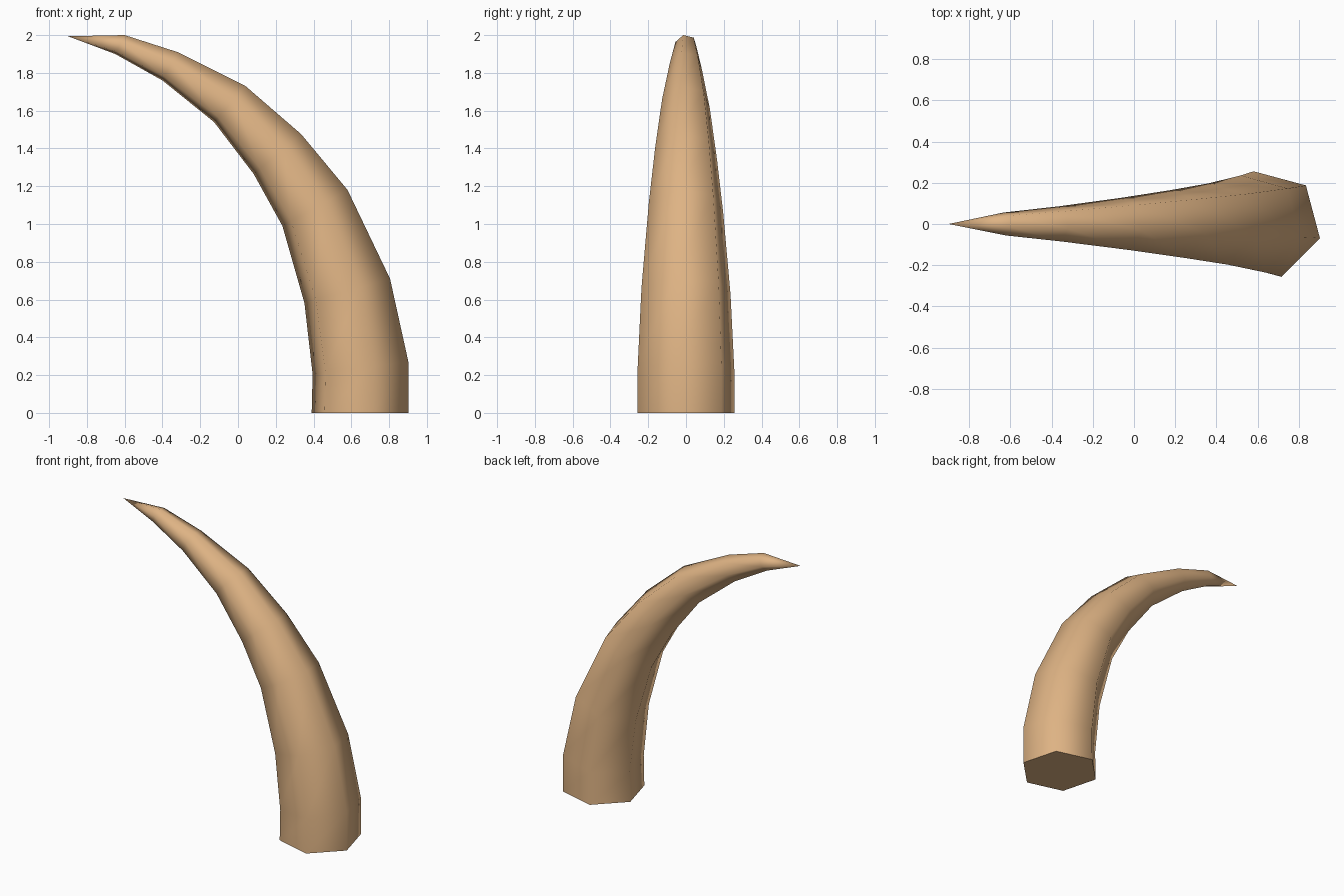
import bpy, bmesh, math

if "Cube" in bpy.data.objects:
    bpy.data.objects.remove(bpy.data.objects["Cube"])

# Horn rings as (outer x, outer z, inner x, inner z) in the XZ plane
RINGS = [
    (0.902, 0.0, 0.39, 0.0),
    (0.902, 0.27, 0.395, 0.205),
    (0.805, 0.71, 0.352, 0.58),
    (0.58, 1.18, 0.235, 0.99),
    (0.335, 1.475, 0.083, 1.265),
    (0.04, 1.73, -0.127, 1.54),
    (-0.32, 1.91, -0.40, 1.76),
    (-0.60, 2.0, -0.65, 1.90),
]
TIP = (-0.90, 0.0, 1.994)
SIDES = 6
TWIST = math.radians(-15)

bm = bmesh.new()


def add_ring(ox, oz, ix, iz):
    """Hexagon whose widest in-plane points land on the outer and inner points."""
    cx, cz = (ox + ix) / 2, (oz + iz) / 2
    ux, uz = (ox - ix) / 2, (oz - iz) / 2
    r = math.hypot(ux, uz) / math.cos(TWIST)
    verts = []
    for k in range(SIDES):
        a = TWIST + math.tau * k / SIDES
        c = math.cos(a) / math.cos(TWIST)
        verts.append(bm.verts.new((cx + ux * c, r * math.sin(a), cz + uz * c)))
    return verts


# Side walls, pointed tip and flat base
rings = [add_ring(*p) for p in RINGS]
tip = bm.verts.new(TIP)
for low, high in zip(rings, rings[1:]):
    for k in range(SIDES):
        n = (k + 1) % SIDES
        bm.faces.new((low[k], low[n], high[n], high[k]))
for k in range(SIDES):
    bm.faces.new((rings[-1][k], rings[-1][(k + 1) % SIDES], tip))
for f in bm.faces:
    f.smooth = True
base = bm.faces.new(rings[0][::-1])
for e in base.edges:
    e.smooth = False
bmesh.ops.recalc_face_normals(bm, faces=bm.faces)

mesh = bpy.data.meshes.new("horn")
bm.to_mesh(mesh)
bm.free()

# Single tan colour
tan = bpy.data.materials.new("tan horn")
tan.diffuse_color = (0.73, 0.45, 0.23, 1)
tan.use_nodes = True
tan.node_tree.nodes["Principled BSDF"].inputs["Base Color"].default_value = tan.diffuse_color
mesh.materials.append(tan)
horn = bpy.data.objects.new("horn", mesh)
bpy.context.collection.objects.link(horn)
